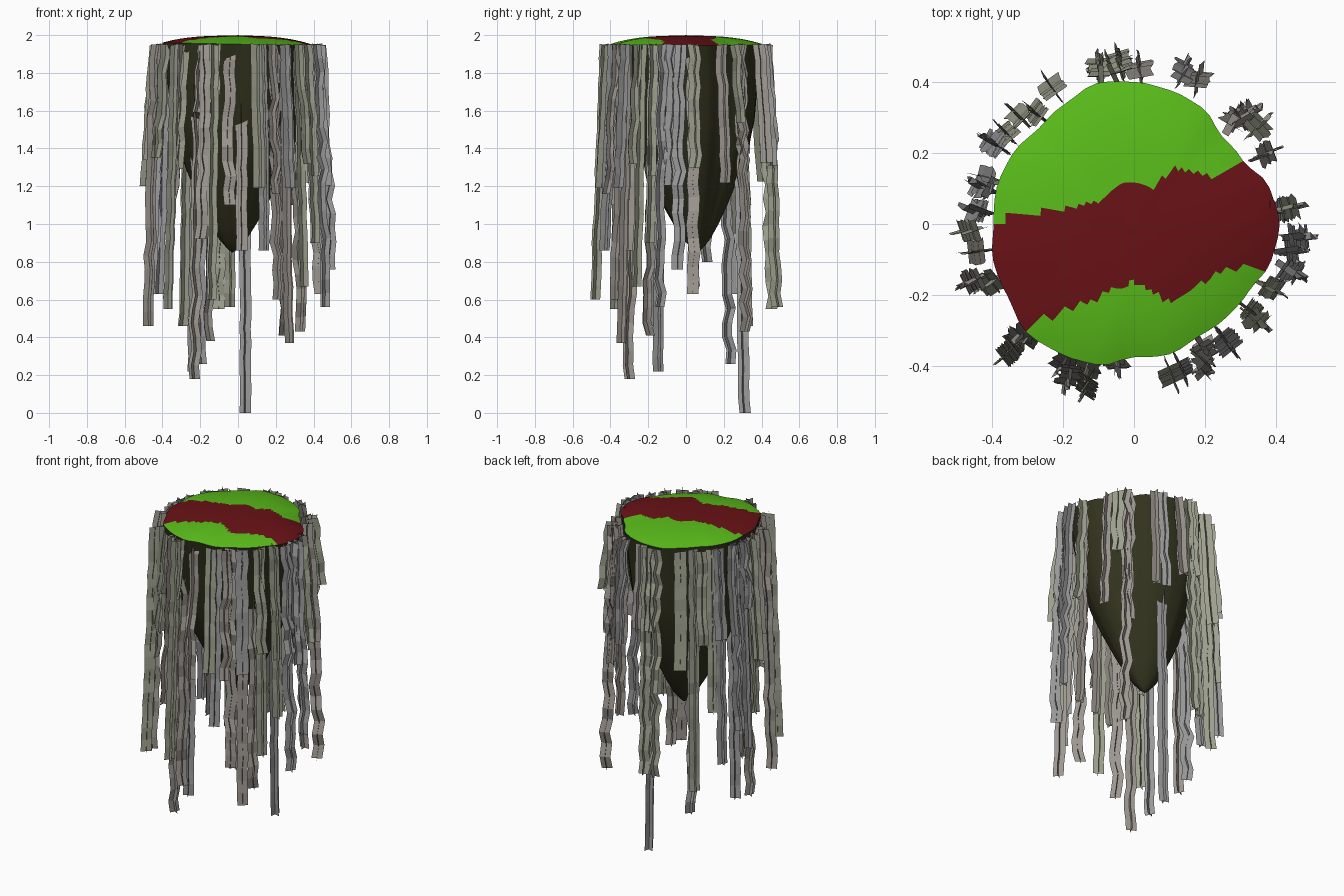
import bpy, bmesh, math, random
from math import sin, cos, pi
from mathutils import Vector

if "Cube" in bpy.data.objects:
    bpy.data.objects.remove(bpy.data.objects["Cube"])
random.seed(7)

def mat(name, r, g, b):
    m = bpy.data.materials.new(name)
    m.diffuse_color = (r, g, b, 1)
    m.use_nodes = True
    m.node_tree.nodes["Principled BSDF"].inputs["Base Color"].default_value = m.diffuse_color
    return m

def make(name, bm, mats, smooth=False):
    me = bpy.data.meshes.new(name)
    bm.to_mesh(me)
    bm.free()
    for m in mats:
        me.materials.append(m)
    for p in me.polygons:
        p.use_smooth = smooth
    ob = bpy.data.objects.new(name, me)
    bpy.context.collection.objects.link(ob)
    return ob

GREEN = mat("grass", .10, .50, .01)
RED = mat("red_path", .14, .006, .008)
EARTH = mat("earth", .032, .032, .013)
GREYS = [mat("vine_grey", .33, .33, .33), mat("vine_olive", .34, .35, .27),
         mat("vine_warm", .34, .31, .28)]

# Island outline: radius every 15 degrees
R = [.41, .395, .355, .35, .38, .39, .40, .41, .39, .38, .395, .40,
     .395, .41, .41, .43, .42, .41, .375, .38, .365, .37, .375, .40]
N = 72

def radius(a):
    t = (a % (2 * pi)) / (pi / 12)
    i = int(t) % 24
    f = t - int(t)
    f = f * f * (3 - 2 * f)
    return R[i] * (1 - f) + R[(i + 1) % 24] * f

def lerp(pts, x):
    for (x0, y0), (x1, y1) in zip(pts, pts[1:]):
        if x <= x1:
            return y0 + (y1 - y0) * max(0, x - x0) / (x1 - x0)
    return pts[-1][1]

def ring(bm, s, cx, cy, zf):
    out = []
    for k in range(N):
        a = 2 * pi * k / N
        x, y = cx + s * radius(a) * cos(a), cy + s * radius(a) * sin(a)
        out.append(bm.verts.new((x, y, zf(x, y, s))))
    return out

def bridge(bm, a, b):
    return [bm.faces.new((a[k], a[(k + 1) % N], b[(k + 1) % N], b[k])) for k in range(N)]

def top_z(x, y, s):
    return min(2, 1.998 - .042 * s ** 3 - .02 * (x + .2) * s)

# Grass top with the red band
UP = [(-.4, .01), (-.1, .06), (-.02, .12), (.05, .10), (.12, .16), (.22, .13), (.31, .19)]
LO = [(-.32, -.29), (-.2, -.25), (0, -.16), (.1, -.22), (.25, -.13), (.37, -.12)]
bm = bmesh.new()
rings = [ring(bm, j / 24, 0, 0, top_z) for j in range(1, 25)]
for a, b in zip(rings[1:], rings):
    bridge(bm, a, b)
c = bm.verts.new((0, 0, 2))
for k in range(N):
    bm.faces.new((c, rings[0][k], rings[0][(k + 1) % N]))
bm.normal_update()
for f in bm.faces:
    p = f.calc_center_median()
    f.material_index = int(lerp(LO, p.x) < p.y < lerp(UP, p.x))
    if f.normal.z < 0:
        f.normal_flip()
make("island_top", bm, [GREEN, RED], True)

# Dark tapering underside: z, scale
PROFILE = [(1.93, .99), (1.75, .92), (1.55, .85), (1.4, .75), (1.25, .60),
           (1.1, .43), (1.0, .30), (.92, .18), (.87, .07), (.85, .01)]
bm = bmesh.new()
rs = [ring(bm, 1, 0, 0, top_z)]
for z, s in PROFILE:
    d = (1.95 - z) / 1.1
    rs.append(ring(bm, s, -.03 * d, .06 * d, lambda x, y, q, z=z: z))
for a, b in zip(rs, rs[1:]):
    bridge(bm, b, a)
bm.faces.new(rs[-1])
bmesh.ops.recalc_face_normals(bm, faces=bm.faces)
make("island_underside", bm, [EARTH], True)

# Hanging vine: two crossed ribbons sharing a crooked centre line
def vine(name, x, y, z0, z1, width, flare=.9):
    bm = bmesh.new()
    n = max(2, round((z0 - z1) / .075))
    rot = math.atan2(y, x) + random.uniform(-.35, .35)
    amp = random.choice((.004, .008, .012))
    path = []
    for i in range(n + 1):
        t = i / n
        k = flare + (1 - flare) * t
        path.append(Vector((x * k + random.uniform(-amp, amp),
                            y * k + random.uniform(-amp, amp), z0 + (z1 - z0) * t)))
    for q in (0, pi / 2):
        d = Vector((cos(rot + q), sin(rot + q), random.uniform(-.2, .2))) * width / 2
        rows = []
        for i, p in enumerate(path):
            e = d.copy()
            if i == n:
                e.z = 0
            rows.append((bm.verts.new(p - e), bm.verts.new(p + e)))
        for a, b in zip(rows, rows[1:]):
            bm.faces.new((a[0], a[1], b[1], b[0]))
    low = min(v.co.z for v in bm.verts)
    if low < 0:
        bmesh.ops.translate(bm, verts=bm.verts, vec=(0, 0, -low))
    make(name, bm, [random.choice(GREYS)])

# Long vines: x, y and height of the lower end
LONG = [(.04, .31, 0), (-.23, -.30, .18), (-.20, .23, .26), (-.24, -.15, .22),
        (-.15, -.34, .38), (.27, -.34, .37), (.25, -.20, .41), (.33, .32, .43),
        (-.48, -.17, .46), (-.29, .33, .46), (-.10, .46, .55), (-.37, -.38, .55),
        (.47, -.14, .56), (-.14, -.48, .60), (.21, -.37, .60), (-.42, .24, .63),
        (.43, .04, .63), (.49, -.04, .76), (-.46, .04, .67), (-.04, .48, .56),
        (.14, -.43, .86), (-.19, -.45, .92), (.35, -.26, .67), (-.45, .11, .80),
        (-.38, .27, .95), (.41, -.19, .90), (.30, .31, 1.1), (-.34, -.34, 1.13),
        (-.49, -.02, 1.2), (-.05, -.40, 1.1), (.02, -.31, .86)]
for i, (x, y, z) in enumerate(LONG):
    vine(f"long_vine_{i + 1}", x, y, 1.95, z, .062)

# Short vines around the rim, leaving a few gaps
for i, deg in enumerate((6, 28, 38, 66, 72, 88, 98, 121, 137, 150, 163, 175, 190, 202,
                         226, 243, 252, 284, 296, 308, 322, 335, 350)):
    a = math.radians(deg)
    r = random.uniform(.44, .48)
    vine(f"short_vine_{i + 1}", r * cos(a), r * sin(a), 1.95,
         random.uniform(1.15, 1.6), random.uniform(.055, .075))
